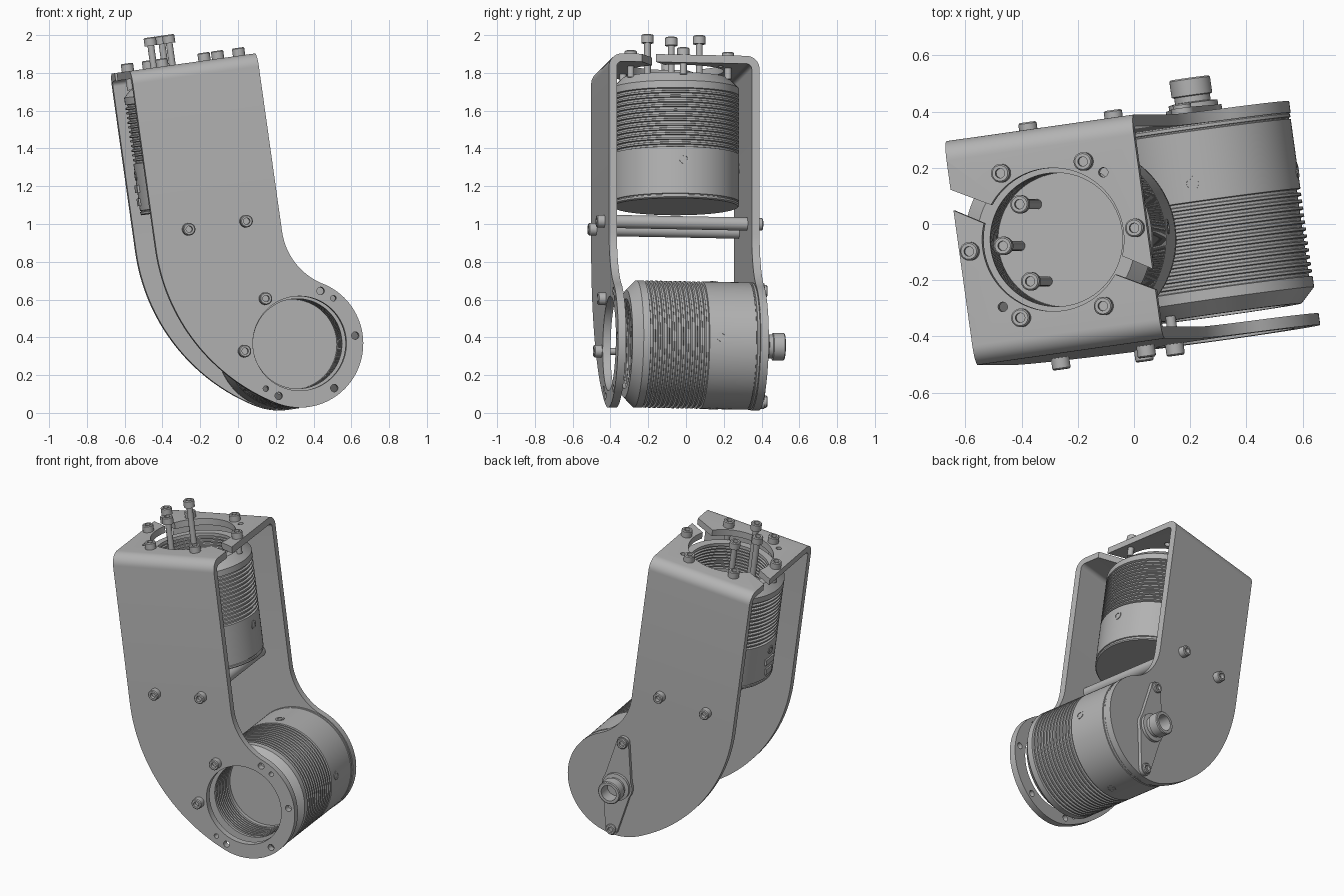
import bpy, bmesh
from math import cos, sin, pi, radians
from mathutils import Matrix, Vector

if "Cube" in bpy.data.objects:
    bpy.data.objects.remove(bpy.data.objects["Cube"])

grey = bpy.data.materials.new("plain_grey")
grey.use_nodes = True
grey.diffuse_color = (0.45, 0.45, 0.45, 1)
grey.node_tree.nodes["Principled BSDF"].inputs["Base Color"].default_value = grey.diffuse_color

# The whole assembly leans in a tilted frame whose origin is the lower pivot
FRAME = (Matrix.Translation((0.27, 0, 0.36)) @ Matrix.Rotation(radians(-8), 4, 'Y')
         @ Matrix.Rotation(radians(8), 4, 'Z'))
ALONG_Y = Matrix.Rotation(-pi / 2, 4, 'X')
ALONG_X = Matrix.Rotation(pi / 2, 4, 'Y')
WIDTH, PLATE = 0.34, 0.042
FRONT, BACK, TOP = -0.41, 0.395, 1.553
MID = Vector((-0.35, -0.007, 0))


def finish(name, bm, place, smooth=True):
    bmesh.ops.recalc_face_normals(bm, faces=bm.faces)
    mesh = bpy.data.meshes.new(name)
    bm.to_mesh(mesh)
    bm.free()
    mesh.materials.append(grey)
    ob = bpy.data.objects.new(name, mesh)
    bpy.context.collection.objects.link(ob)
    ob.matrix_world = FRAME @ place
    if smooth:
        shade(ob)
    return ob


def shade(ob):
    bpy.ops.object.select_all(action='DESELECT')
    ob.select_set(True)
    bpy.context.view_layer.objects.active = ob
    bpy.ops.object.shade_smooth_by_angle(angle=radians(30))


def lathe(name, profile, place, steps=24):
    """Spin (radius, height) points around local z."""
    bm = bmesh.new()
    vs = [bm.verts.new((r, 0, z)) for r, z in profile]
    es = [bm.edges.new(p) for p in zip(vs, vs[1:])]
    bmesh.ops.spin(bm, geom=vs + es, cent=(0, 0, 0), axis=(0, 0, 1), angle=2 * pi, steps=steps)
    bmesh.ops.remove_doubles(bm, verts=bm.verts, dist=1e-5)
    return finish(name, bm, place)


def prism(name, outline, depth, place, smooth=True):
    """Extrude a flat outline along local z."""
    bm = bmesh.new()
    face = bm.faces.new([bm.verts.new((x, y, 0)) for x, y in outline])
    new = bmesh.ops.extrude_face_region(bm, geom=[face])["geom"]
    bmesh.ops.translate(bm, vec=(0, 0, depth), verts=[v for v in new if isinstance(v, bmesh.types.BMVert)])
    return finish(name, bm, place, smooth)


def arc(cx, cy, r, start, end, n=24):
    return [(cx + r * cos(radians(start + (end - start) * i / n)),
             cy + r * sin(radians(start + (end - start) * i / n))) for i in range(n + 1)]


def rod(r, length):
    return [(0, 0), (r, 0), (r, length), (0, length)]


def combine(ob, cutter, operation='DIFFERENCE'):
    mod = ob.modifiers.new("cut", 'BOOLEAN')
    mod.operation, mod.object, mod.solver = operation, cutter, 'EXACT'
    bpy.context.view_layer.update()
    bpy.context.view_layer.objects.active = ob
    bpy.ops.object.modifier_apply(modifier=mod.name)
    bpy.data.objects.remove(cutter)


def bolt(name, spot, turn, shaft=0.1, head=0.042):
    """Socket head screw; the head rises along local z from the spot."""
    lathe(name, [(0, -shaft), (0.018, -shaft), (0.018, 0), (0.033, 0), (0.033, head - 0.005),
                 (0.028, head), (0.017, head), (0.017, head - 0.024), (0, head - 0.024)],
          Matrix.Translation(spot) @ turn)


def ring(angle, r=0.3):
    return r * cos(radians(angle)), r * sin(radians(angle))


# Bracket: side outline of a bent strap, crossed with a U-shaped section
bend = (0.34, 0.6)
tangent = 60.5
side = ([(-0.69, TOP + 0.1)] + arc(*bend, 1.03, 180, 180 + tangent, 32)
        + arc(0, 0, WIDTH, 180 + tangent, 360 + tangent, 48)[1:-1]
        + arc(*bend, 0.35, 180 + tangent, 180, 24) + [(-0.01, TOP + 0.1)])
stand = Matrix.Rotation(pi / 2, 4, 'X')
bracket = prism("bracket", side, 1.2, Matrix.Translation((0, 0.6, 0)) @ stand, False)
R = 0.07
outer = [(FRONT, -0.6)] + arc(FRONT + R, TOP - R, R, 180, 90, 10) + arc(BACK - R, TOP - R, R, 90, 0, 10) + [(BACK, -0.6)]
inner = ([(BACK - PLATE, -0.6)] + arc(BACK - R, TOP - R, R - PLATE, 0, 90, 10)
         + arc(FRONT + R, TOP - R, R - PLATE, 90, 180, 10) + [(FRONT + PLATE, -0.6)])
across = Matrix(((0, 0, 1, -1), (1, 0, 0, 0), (0, 1, 0, 0), (0, 0, 0, 1)))
combine(bracket, prism("section", outer + inner, 2, across, False), 'INTERSECT')

# Openings in the front and top plates
cut_front = Matrix.Translation((0, FRONT - 0.02, 0)) @ ALONG_Y
cut_top = Matrix.Translation(MID + Vector((0, 0, TOP - 0.06)))
combine(bracket, lathe("cutter", rod(0.25, 0.08), cut_front, 96))
combine(bracket, lathe("cutter", rod(0.255, 0.08), cut_top, 96))
for a, r in ((0, 0.02), (60, 0.02), (240, 0.02), (300, 0.02), (45, 0.015), (225, 0.015)):
    x, z = ring(a)
    combine(bracket, lathe("cutter", rod(r, 0.08), Matrix.Translation((x, 0, z)) @ cut_front, 16))
for a in (45, 225):
    combine(bracket, lathe("cutter", rod(0.017, 0.08), cut_top @ Matrix.Translation((*ring(a), 0)), 16))
for turn in (0, pi):
    slot = [(-0.42, 0.27), (-0.42, 0.2), (-0.2, 0.07), (-0.16, 0.13)]
    combine(bracket, prism("cutter", slot, 0.08, cut_top @ Matrix.Rotation(turn, 4, 'Z'), False))
shade(bracket)


# Motors: ribbed hollow drums, open end at height zero
def grooves(r, depth, start, pitch, count):
    pts = []
    for i in range(count):
        z = start + i * pitch
        pts += [(r, z), (r + depth, z + 0.003), (r + depth, z + pitch * 0.5), (r, z + pitch * 0.5 + 0.003)]
    return pts


def motor(name, place):
    body = 0.337
    lathe(name, [(0, 0.2), (0.238, 0.2)] + grooves(0.238, 0.01, 0.02, 0.02, 8)[::-1]
          + [(0.238, 0), (0.285, 0), (body, 0.052)] + grooves(body, -0.013, 0.09, 0.025, 13)
          + [(body, 0.655), (body - 0.006, 0.657), (body - 0.006, 0.661), (body, 0.663),
             (body, 0.674), (body - 0.006, 0.68), (0, 0.68)], place, 96)
    for i in range(4):
        spot = place @ Matrix.Rotation(i * pi / 2, 4, 'Z') @ Matrix.Translation((body - 0.015, 0, 0.47))
        lathe(name + "_side_screw", [(0.027, 0), (0.027, 0.018), (0.016, 0.018), (0.016, 0.008), (0, 0.008)],
              spot @ ALONG_X)
    # cable socket on the side
    for z, w in ((0.54, 0.05), (0.61, 0.035)):
        plate = [(-0.02, -w), (0.02, -w), (0.02, w), (-0.02, w)]
        prism(name + "_socket", plate, 0.02, place @ Matrix.Translation((-body - 0.008, 0, z)) @ ALONG_X, False)


motor("lower_motor", Matrix.Translation((0, -0.325, 0)) @ ALONG_Y)
motor("upper_motor", Matrix.Translation(MID + Vector((0, 0, 1.468))) @ Matrix.Rotation(pi, 4, 'X'))

# Spacer rods with a bolt at each end
TO_FRONT = Matrix.Rotation(pi / 2, 4, 'X')
for x in (-0.505, -0.195):
    lathe("spacer_rod", rod(0.035, BACK - FRONT - 2 * PLATE),
          Matrix.Translation((x, FRONT + PLATE, 0.68)) @ ALONG_Y)
    bolt("front_spacer_bolt", (x, FRONT, 0.68), TO_FRONT, 0.05)
    bolt("back_spacer_bolt", (x, BACK, 0.68), ALONG_Y, 0.05)

# Motor bolts on the front and top plates
for a in (120, 180):
    x, z = ring(a)
    bolt("front_motor_bolt", (x, FRONT, z), TO_FRONT)
for a in range(0, 360, 60):
    bolt("top_motor_bolt", MID + Vector((*ring(a), TOP)), Matrix())
for a in (120, 180, 240):
    bolt("long_screw", MID + Vector((*ring(a, 0.16), 1.67)), Matrix(), 0.41, 0.045)

# Rear bearing: eared plate, hub and two bolts
ears = (arc(0, 0.295, 0.04, 0, 180, 12) + arc(0, 0, 0.1, 150, 210, 8)
        + arc(0, -0.295, 0.04, 180, 360, 12) + arc(0, 0, 0.1, -30, 30, 8))
prism("bearing_plate", ears, 0.022, Matrix.Translation((0, BACK, 0)) @ ALONG_Y)
lathe("bearing_hub", [(0.088, 0), (0.088, 0.04), (0.064, 0.044), (0.064, 0.065), (0.073, 0.068), (0.073, 0.125),
                      (0.068, 0.13), (0.05, 0.13), (0.05, 0.05), (0, 0.05)],
      Matrix.Translation((0, BACK, 0)) @ ALONG_Y, 48)
for z in (-0.295, 0.295):
    bolt("bearing_bolt", (0, BACK + 0.022, z), ALONG_Y, 0.03, 0.016)
